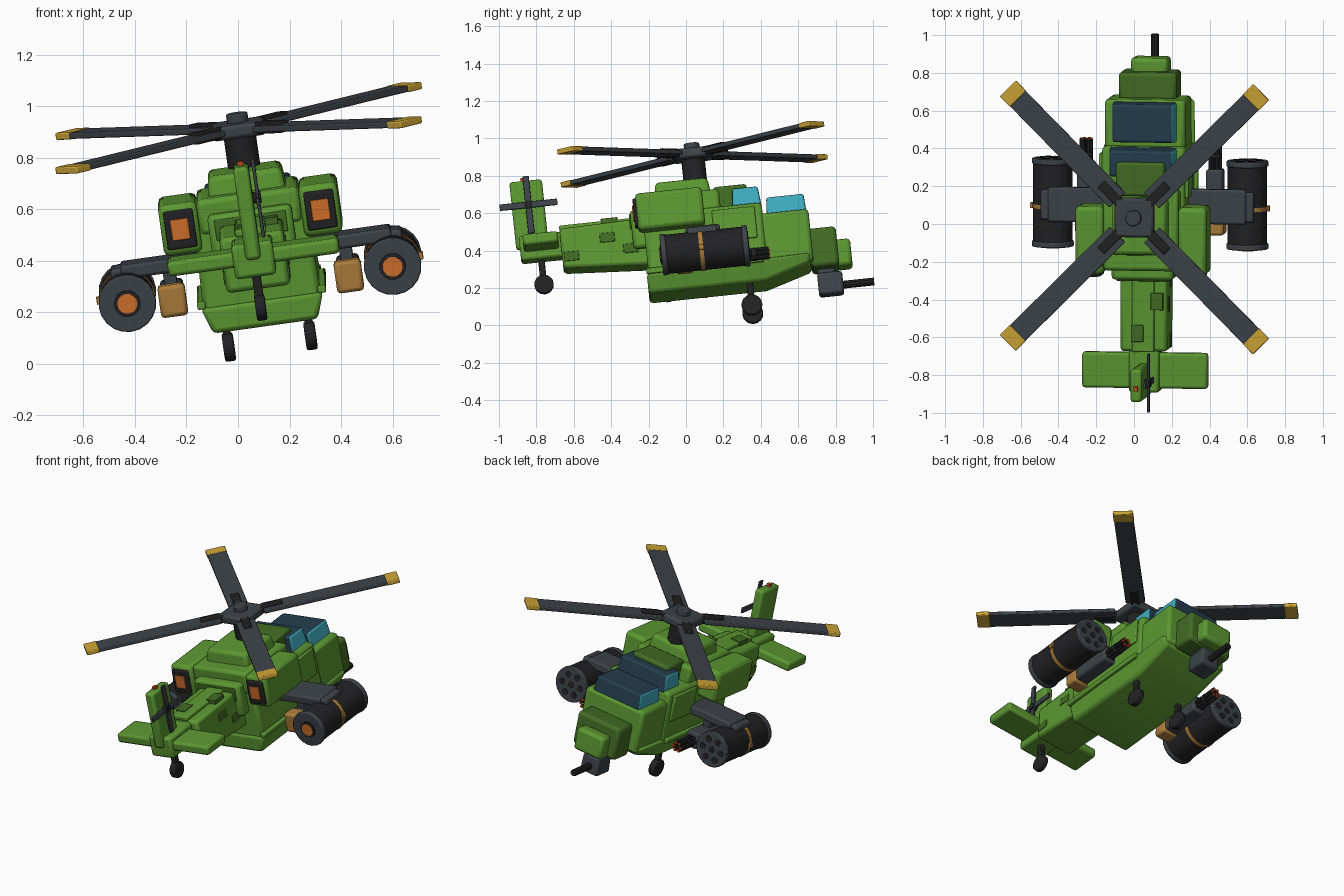
import bpy, bmesh, math
from mathutils import Matrix, Vector

if "Cube" in bpy.data.objects:
    bpy.data.objects.remove(bpy.data.objects["Cube"])

# Whole aircraft banks and pitches nose-up
POSE = (Matrix.Translation((0.13, 0, 0)) @ Matrix.Rotation(math.radians(6), 4, 'X')
        @ Matrix.Rotation(math.radians(-8), 4, 'Y'))


def material(name, r, g, b):
    m = bpy.data.materials.new(name)
    lin = [((c / 255 + 0.055) / 1.055) ** 2.4 for c in (r, g, b)]
    m.diffuse_color = (*lin, 1)
    m.use_nodes = True
    m.node_tree.nodes["Principled BSDF"].inputs["Base Color"].default_value = m.diffuse_color
    return m


GREEN = material("leaf green", 92, 152, 50)
DARK = material("dark green", 66, 108, 36)
SLATE = material("slate grey", 61, 67, 73)
BLACK = material("soft black", 34, 34, 36)
GOLD = material("tip gold", 204, 164, 54)
TAN = material("tan", 172, 124, 58)
ORANGE = material("orange", 212, 112, 44)
CYAN = material("cyan glass", 62, 172, 192)
NAVY = material("navy glass", 36, 62, 78)
RED = material("red orange", 205, 74, 30)


def finish(name, bm, mat, bevel=0, local=Matrix()):
    bmesh.ops.recalc_face_normals(bm, faces=bm.faces[:])
    me = bpy.data.meshes.new(name)
    bm.to_mesh(me)
    bm.free()
    for m in (mat if isinstance(mat, list) else [mat]):
        me.materials.append(m)
    ob = bpy.data.objects.new(name, me)
    bpy.context.collection.objects.link(ob)
    ob.matrix_world = POSE @ local
    if bevel:
        b = ob.modifiers.new("bevel", 'BEVEL')
        b.width, b.segments, b.limit_method = bevel, 2, 'ANGLE'
    return ob


def box(name, x, y, z, mat, bevel=0.015, top=(1, 1), local=Matrix()):
    """Box from ranges; top scales the upper face in x and y."""
    bm = bmesh.new()
    bmesh.ops.create_cube(bm, size=1)
    for v in bm.verts:
        k = top if v.co.z > 0 else (1, 1)
        v.co = Vector(((x[0] + x[1]) / 2 + v.co.x * k[0] * (x[1] - x[0]),
                       (y[0] + y[1]) / 2 + v.co.y * k[1] * (y[1] - y[0]),
                       (z[0] + z[1]) / 2 + v.co.z * (z[1] - z[0])))
    return finish(name, bm, mat, bevel, local)


def mid(name, half, y, z, mat, **kw):
    return box(name, (-half, half), y, z, mat, **kw)


def cyl(name, c, r, length, axis, mat, sides=16, bevel=0.0):
    bm = bmesh.new()
    bmesh.ops.create_cone(bm, cap_ends=True, segments=sides, radius1=r, radius2=r, depth=length)
    rot = {'X': Matrix.Rotation(math.pi / 2, 4, 'Y'), 'Y': Matrix.Rotation(math.pi / 2, 4, 'X'),
           'Z': Matrix()}[axis]
    bmesh.ops.transform(bm, matrix=Matrix.Translation(c) @ rot, verts=bm.verts[:])
    return finish(name, bm, mat, bevel)


def prism(name, yz, half, mat, low_z, low_half, bevel=0.018):
    """Side profile extruded across x; points at or below low_z use low_half."""
    bm = bmesh.new()
    sides = [[bm.verts.new((s * (low_half if p[1] <= low_z else half), *p)) for p in yz] for s in (-1, 1)]
    for side in sides:
        bm.faces.new(side)
    n = len(yz)
    for i in range(n):
        j = (i + 1) % n
        bm.faces.new((sides[0][i], sides[0][j], sides[1][j], sides[1][i]))
    return finish(name, bm, mat, bevel)


# Fuselage: belly, cabin, cockpit hull and stepped nose
prism("belly", [(-0.18, 0.165), (0.45, 0.165), (0.70, 0.24), (0.70, 0.29), (-0.18, 0.27)],
      0.24, GREEN, 0.25, 0.205)
mid("cabin", 0.232, (-0.17, 0.47), (0.25, 0.59), GREEN, bevel=0.02, top=(0.95, 1))
mid("cockpit_hull", 0.215, (0.43, 0.715), (0.25, 0.53), GREEN, bevel=0.02)
mid("nose_step", 0.155, (0.70, 0.85), (0.22, 0.43), DARK, bevel=0.02)
mid("nose_tip", 0.10, (0.83, 0.92), (0.22, 0.365), GREEN, bevel=0.02)

# Canopies: cyan side panes, navy top and front panes
for name, half, y, z, k in (("front_canopy", 0.172, (0.49, 0.705), (0.51, 0.62), (0.93, 0.93)),
                            ("rear_canopy", 0.18, (0.31, 0.47), (0.57, 0.685), (0.93, 0.85))):
    ob = mid(name, half, y, z, [CYAN, NAVY], bevel=0.012, top=k)
    for f in ob.data.polygons:
        f.material_index = 0 if abs(f.normal.x) > 0.7 else 1

# Roof and engine deck
mid("roof_hatch", 0.13, (0.22, 0.40), (0.58, 0.71), DARK)
mid("engine_deck", 0.20, (-0.18, 0.25), (0.55, 0.69), GREEN, bevel=0.02)
mid("gearbox_cover", 0.155, (-0.10, 0.21), (0.66, 0.765), GREEN, bevel=0.02, top=(0.92, 0.9))
mid("rear_deck", 0.165, (-0.235, -0.12), (0.42, 0.63), GREEN, bevel=0.02)
mid("rear_deck_panel", 0.14, (-0.242, -0.22), (0.53, 0.61), DARK, bevel=0.004)

# Tail boom, tailplane, fin
prism("tail_boom", [(-0.62, 0.36), (-0.15, 0.33), (-0.15, 0.585), (-0.62, 0.575)], 0.125, GREEN, 0, 0.1)
mid("boom_spine", 0.06, (-0.62, -0.2), (0.57, 0.60), GREEN, bevel=0.008)
mid("boom_end", 0.08, (-0.84, -0.58), (0.43, 0.565), GREEN)
mid("tailplane", 0.335, (-0.82, -0.63), (0.475, 0.535), GREEN)
mid("fin", 0.03, (-0.86, -0.685), (0.50, 0.865), GREEN)
mid("fin_beacon", 0.011, (-0.80, -0.775), (0.86, 0.882), RED, bevel=0)
for s in (-1, 1):
    for y, z in ((-0.57, 0.42), (-0.37, 0.50), (-0.25, 0.43)):
        box("boom_side_panel", sorted((s * 0.12, s * 0.129)), (y - 0.04, y + 0.04), (z - 0.025, z + 0.025),
            DARK, bevel=0.003)
for x, y in ((0.075, -0.35), (-0.03, -0.52)):
    box("boom_top_panel", (x - 0.033, x + 0.033), (y - 0.045, y + 0.045), (0.575, 0.606), DARK, bevel=0.003)

# Tail rotor
cyl("tail_rotor_hub", (0.042, -0.77, 0.73), 0.022, 0.04, 'X', BLACK, 10)
box("tail_rotor_blade_long", (0.043, 0.056), (-0.925, -0.615), (0.713, 0.747), SLATE, bevel=0.003)
box("tail_rotor_blade_tall", (0.043, 0.056), (-0.787, -0.753), (0.575, 0.885), SLATE, bevel=0.003)

# Landing gear
cyl("tail_wheel", (0, -0.732, 0.30), 0.052, 0.04, 'X', BLACK, 16, 0.008)
mid("tail_strut", 0.017, (-0.75, -0.715), (0.29, 0.46), BLACK, bevel=0.004)

# Chin gun
mid("gun_turret", 0.065, (0.725, 0.86), (0.08, 0.20), SLATE, top=(0.9, 1))
mid("gun_mount", 0.045, (0.73, 0.82), (0.17, 0.26), SLATE, bevel=0.005)
cyl("gun_barrel", (0, 0.93, 0.13), 0.021, 0.19, 'Y', BLACK, 10)

# Parts repeated on the left and right
for s in (-1, 1):
    def side(name, x, y, z, mat, **kw):
        return box(name, sorted((s * x[0], s * x[1])), y, z, mat, **kw)

    side("cabin_side_panel", (0.22, 0.24), (0.20, 0.43), (0.40, 0.57), GREEN, bevel=0.006)
    side("belly_rail", (0.22, 0.252), (-0.18, 0.45), (0.265, 0.295), GREEN, bevel=0.006)

    # Engine pod with exhaust
    side("engine_pod", (0.20, 0.35), (-0.20, 0.16), (0.49, 0.69), GREEN, bevel=0.022)
    side("exhaust_frame", (0.217, 0.333), (-0.215, -0.18), (0.515, 0.665), BLACK, bevel=0.008)
    side("exhaust_glow", (0.24, 0.31), (-0.221, -0.20), (0.55, 0.632), ORANGE, bevel=0.003)

    # Main wheel
    cyl("main_wheel", (s * 0.16, 0.362, 0.05), 0.056, 0.043, 'X', BLACK, 16, 0.008)
    side("main_strut", (0.145, 0.175), (0.345, 0.38), (0.05, 0.20), BLACK, bevel=0.004)

    # Stub wing
    side("stub_wing", (0.20, 0.53), (0.05, 0.235), (0.40, 0.455), SLATE, bevel=0.012)
    side("pylon", (0.46, 0.57), (0.06, 0.22), (0.38, 0.445), SLATE, bevel=0.012)

    # Rocket pod
    px, pz = s * 0.52, 0.32
    cyl("rocket_pod", (px, 0.143, pz), 0.106, 0.45, 'Y', BLACK, 20)
    for y in (-0.077, 0.363):
        cyl("pod_end_ring", (px, y, pz), 0.112, 0.03, 'Y', SLATE, 20, 0.006)
    cyl("pod_band", (px, 0.125, pz), 0.11, 0.022, 'Y', TAN, 20)
    side("band_clasp", (0.622, 0.64), (0.11, 0.14), (0.31, 0.34), TAN, bevel=0.003)
    cyl("pod_rear_rim", (px, -0.094, pz), 0.052, 0.008, 'Y', BLACK, 16)
    cyl("pod_rear_glow", (px, -0.097, pz), 0.039, 0.009, 'Y', ORANGE, 16)
    for i in range(7):
        r = 0.066 if i else 0
        a = i * math.pi / 3
        cyl("rocket_tube", (px + r * math.cos(a), 0.378, pz + r * math.sin(a)), 0.021, 0.006, 'Y', BLACK, 10)

    # Rotary gun
    gx, gz = s * 0.345, 0.295
    side("ammo_box", (0.292, 0.398), (-0.02, 0.07), (0.235, 0.36), TAN)
    side("gun_body", (0.30, 0.39), (0.06, 0.33), (0.245, 0.35), SLATE)
    side("gun_hanger", (0.32, 0.37), (0.09, 0.20), (0.34, 0.41), SLATE, bevel=0.004)
    cyl("barrel_clamp", (gx, 0.40, gz), 0.036, 0.02, 'Y', BLACK, 12)
    for i in range(6):
        a = i * math.pi / 3
        bx, bz = gx + 0.025 * math.cos(a), gz + 0.025 * math.sin(a)
        cyl("rotary_barrel", (bx, 0.40, bz), 0.011, 0.16, 'Y', BLACK, 8)
        cyl("barrel_tip", (bx, 0.482, bz), 0.009, 0.007, 'Y', RED, 8)

# Main rotor
HUB = Vector((0, 0.13, 0.915))
cyl("mast", (0, 0.13, 0.82), 0.063, 0.16, 'Z', BLACK, 16)
mid("rotor_hub", 0.105, (0.025, 0.235), (0.885, 0.94), SLATE, bevel=0.015)
cyl("hub_cap", (0, 0.13, 0.95), 0.042, 0.05, 'Z', SLATE, 12, 0.006)
for i in range(4):
    turn = Matrix.Translation(HUB) @ Matrix.Rotation(math.radians(45 + 90 * i), 4, 'Z')
    box("blade_grip", (0.08, 0.25), (-0.025, 0.025), (-0.022, 0.024), BLACK, bevel=0.005, local=turn)
    box("rotor_blade", (0.13, 0.885), (-0.058, 0.058), (-0.012, 0.012), SLATE, bevel=0.005, local=turn)
    box("blade_tip", (0.88, 0.957), (-0.06, 0.06), (-0.014, 0.014), GOLD, bevel=0.005, local=turn)

# Smooth rounded sides, keep hard edges
for ob in bpy.context.scene.objects:
    ob.select_set(True)
    bpy.context.view_layer.objects.active = ob
bpy.ops.object.shade_smooth_by_angle(angle=math.radians(35))
